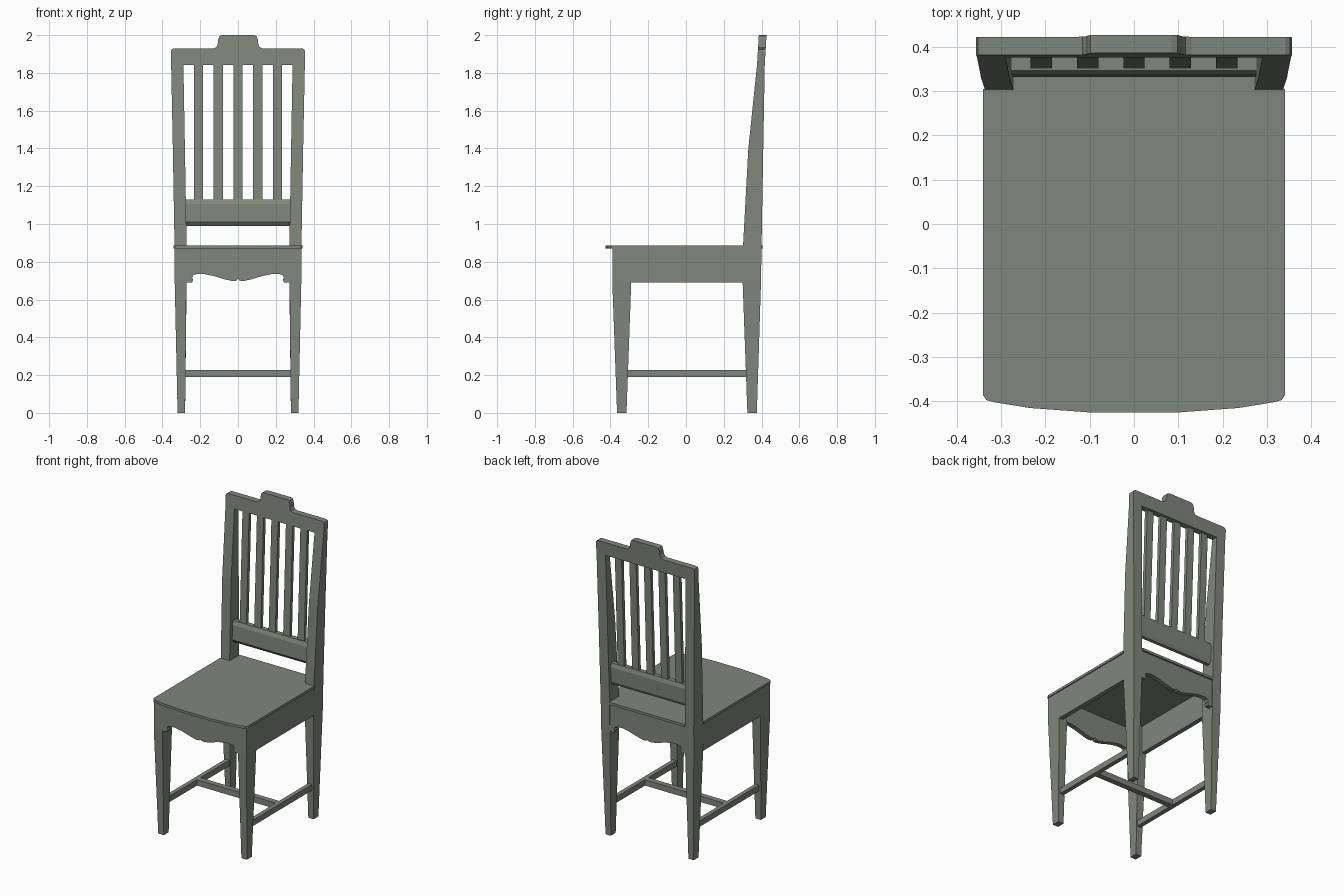
import bpy, bmesh
from mathutils import Vector

if "Cube" in bpy.data.objects:
    bpy.data.objects.remove(bpy.data.objects["Cube"])

paint = bpy.data.materials.new("grey_green_paint")
paint.diffuse_color = (.212, .245, .20, 1)
paint.use_nodes = True
paint.node_tree.nodes["Principled BSDF"].inputs["Base Color"].default_value = paint.diffuse_color


def finish(name, bm, mirror=False):
    bmesh.ops.recalc_face_normals(bm, faces=bm.faces)
    me = bpy.data.meshes.new(name)
    bm.to_mesh(me)
    bm.free()
    me.materials.append(paint)
    ob = bpy.data.objects.new(name, me)
    bpy.context.collection.objects.link(ob)
    if mirror:
        mod = ob.modifiers.new("mirror_x", 'MIRROR')
        mod.use_axis = (True, False, False)
        mod.use_mirror_merge = False
    return ob


def loft(name, sections, mirror=False):
    """Rectangular sections (z, x0, x1, y0, y1) joined from bottom to top."""
    bm = bmesh.new()
    rings = [[bm.verts.new(p) for p in ((a, c, z), (b, c, z), (b, d, z), (a, d, z))]
             for z, a, b, c, d in sections]
    for lo, hi in zip(rings, rings[1:]):
        for i in range(4):
            j = (i + 1) % 4
            bm.faces.new((lo[i], lo[j], hi[j], hi[i]))
    bm.faces.new(rings[0])
    bm.faces.new(rings[-1])
    return finish(name, bm, mirror)


def box(name, x0, x1, y0, y1, z0, z1, mirror=False):
    return loft(name, [(z0, x0, x1, y0, y1), (z1, x0, x1, y0, y1)], mirror)


def extrude(name, points, depth):
    """Planar outline pushed along a depth vector."""
    bm = bmesh.new()
    face = bm.faces.new([bm.verts.new(p) for p in points])
    new = bmesh.ops.extrude_face_region(bm, geom=[face])['geom']
    bmesh.ops.translate(bm, vec=Vector(depth),
                        verts=[v for v in new if isinstance(v, bmesh.types.BMVert)])
    return finish(name, bm)


def symmetric(half):
    """Complete a right-half outline; points on the centre line are not doubled."""
    return half + [(-x, v) for x, v in reversed(half) if x > 0]


# Legs: tapered front pair, and rear pair running up into the raked back stiles
loft("front_leg", [(0, .28, .32, -.365, -.315), (.69, .273, .335, -.39, -.29),
                   (.87, .273, .335, -.39, -.29)], True)
loft("rear_leg_and_stile", [(0, .28, .318, .325, .375), (.69, .272, .334, .30, .397),
                            (.885, .272, .336, .302, .40), (1.40, .281, .345, .33, .409),
                            (1.843, .289, .354, .376, .417)], True)

# Seat: bowed front, notched around the rear stiles
seat = symmetric([(.10, -.425), (.235, -.415), (.315, -.402), (.333, -.397), (.341, -.385),
                  (.341, .304), (.272, .304), (.272, .405)])
extrude("seat", [(x, y, .869) for x, y in seat], (0, 0, .016))

# Aprons: plain sides, scalloped front and back
box("side_apron", .305, .3345, -.295, .305, .69, .87, True)
scallop = symmetric([(0, .71), (.008, .70), (.03, .698), (.07, .707), (.13, .725),
                     (.18, .735), (.215, .735), (.235, .73), (.243, .715), (.238, .705),
                     (.243, .69), (.28, .69), (.28, .87)])
for name, y in (("front_apron", -.387), ("back_apron", .365)):
    extrude(name, [(x, y, z) for x, z in scallop], (0, .03, 0))

# H-shaped stretchers
box("side_stretcher", .284, .312, -.33, .335, .19, .228, True)
box("cross_stretcher", -.29, .29, -.018, .018, .19, .228)

# Lower back rail with chamfered edges
rail = [(.348, .99), (.332, 1.01), (.336, 1.105), (.346, 1.13),
        (.376, 1.13), (.384, 1.105), (.380, 1.01), (.370, .99)]
extrude("lower_back_rail", [(-.279, y, z) for y, z in rail], (.558, 0, 0))

# Five leaning slats
for i in range(-2, 3):
    x = i * .1045
    loft(f"back_slat_{i + 3}", [(1.12, x - .024, x + .024, .35, .372),
                                (1.855, x - .024, x + .024, .379, .401)])

# Top rail with raised crest, raked with the back
crest = symmetric([(.085, 2.0), (.098, 1.995), (.104, 1.98), (.108, 1.948), (.116, 1.935),
                   (.13, 1.929), (.342, 1.929), (.352, 1.923), (.356, 1.91), (.354, 1.843)])
extrude("top_rail", [(x, .376 + (z - 1.843) * .06, z) for x, z in crest], (0, .041, 0))
